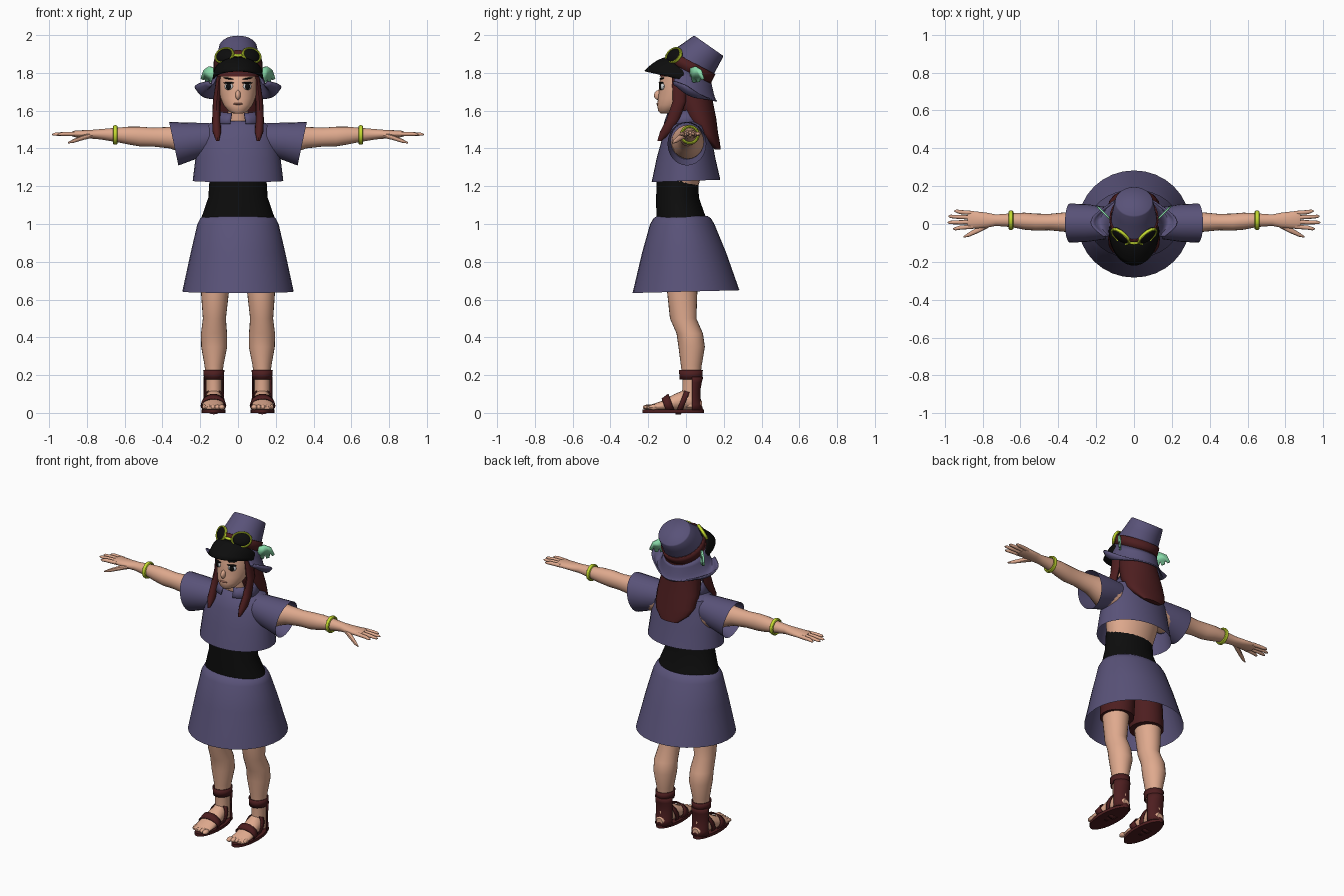
import bpy, bmesh
from math import sin, cos, pi, radians
from mathutils import Vector, Matrix, Euler

def mat(name, *rgb):
    m = bpy.data.materials.new(name)
    m.diffuse_color = (*rgb, 1)
    return m

CLOTH = mat("purple_cloth", .10, .085, .19)
SKIN = mat("skin", .74, .40, .27)
RED = mat("dark_red", .075, .013, .014)
BLACK = mat("black", .004, .004, .004)
LIME = mat("lime", .55, .70, .03)
MINT = mat("mint", .25, .70, .40)
WHITE = mat("white", .8, .8, .8)
LIP = mat("lip", .45, .19, .13)

def finish(name, bm, m, mirror=False, thick=0, angle=40):
    bmesh.ops.recalc_face_normals(bm, faces=bm.faces)
    me = bpy.data.meshes.new(name)
    bm.to_mesh(me)
    bm.free()
    me.materials.append(m)
    ob = bpy.data.objects.new(name, me)
    bpy.context.collection.objects.link(ob)
    bpy.ops.object.select_all(action='DESELECT')
    ob.select_set(True)
    bpy.context.view_layer.objects.active = ob
    bpy.ops.object.shade_smooth_by_angle(angle=radians(angle))
    if thick:
        s = ob.modifiers.new("thickness", 'SOLIDIFY')
        s.thickness, s.offset = thick, 0
    if mirror:
        ob.modifiers.new("mirror", 'MIRROR')
    return ob

def grid(name, f, nu, nv, m, wrap_u=False, wrap_v=False, caps=False, **kw):
    """Surface from f(u, v); u and v run 0..1, optionally closed."""
    bm = bmesh.new()
    cu, cv = nu + (not wrap_u), nv + (not wrap_v)
    rows = [[bm.verts.new(f(i / nu, j / nv)) for i in range(cu)] for j in range(cv)]
    for j in range(nv):
        for i in range(nu):
            a, b = rows[j], rows[(j + 1) % cv]
            k = (i + 1) % cu
            bm.faces.new((a[i], a[k], b[k], b[i]))
    if caps:
        bm.faces.new(rows[0])
        bm.faces.new(rows[-1])
    return finish(name, bm, m, **kw)

AX = {'z': ((1, 0, 0), (0, 1, 0), 'X'), 'x': ((0, 1, 0), (0, 0, 1), 'Y'), 'y': ((1, 0, 0), (0, 0, 1), 'X')}

def loft(name, rings, m, axis='z', n=24, caps=True, **kw):
    """Elliptical rings: (x, y, z, radius_a, radius_b[, tilt in degrees])."""
    a, b, t = AX[axis]
    def f(u, v):
        x, y, z, ra, rb, *tilt = rings[round(v * (len(rings) - 1))]
        off = Vector(a) * ra * cos(2 * pi * u) + Vector(b) * rb * sin(2 * pi * u)
        return Vector((x, y, z)) + Matrix.Rotation(radians(tilt[0] if tilt else 0), 3, t) @ off
    return grid(name, f, n, len(rings) - 1, m, wrap_u=True, caps=caps, **kw)

def ball(name, loc, size, m, rot=(0, 0, 0), mirror=False):
    bm = bmesh.new()
    bmesh.ops.create_uvsphere(bm, u_segments=16, v_segments=10, radius=1,
                              matrix=Matrix.LocRotScale(Vector(loc), Euler(rot), Vector(size)))
    return finish(name, bm, m, mirror=mirror)

# Dress, waist and body
loft("tunic", [(0, 0, 1.228, .24, .182, 2), (0, 0, 1.35, .225, .155), (0, .005, 1.45, .21, .132),
               (0, .01, 1.52, .18, .11), (0, .01, 1.545, .12, .08)], CLOTH, n=32, caps=False)
loft("sleeve", [(.15, .005, 1.45, .085, .085), (.25, .005, 1.437, .1, .1, 5), (.34, .005, 1.425, .103, .118, 12)],
     CLOTH, 'x', caps=False, mirror=True)
loft("chest", [(0, -.04, 1.2, .145, .105), (0, -.02, 1.32, .17, .12), (0, 0, 1.45, .17, .11),
               (0, 0, 1.53, .09, .07)], SKIN)
loft("waist_sash", [(0, -.045, 1.25, .15, .11), (0, -.045, 1.14, .157, .113), (0, -.025, 1.03, .195, .132)],
     BLACK, n=32)
loft("skirt", [(0, -.02, 1.042, .18, .135), (0, -.02, 1.03, .2, .152), (0, -.02, 1.0, .215, .17),
               (0, -.01, .85, .25, .222), (0, 0, .642, .295, .283, 1.5)], CLOTH, n=32, caps=False)
loft("shorts_leg", [(.09, -.03, 1.0, .09, .1), (.1, -.025, .85, .1, .11), (.112, -.02, .66, .1, .1)], RED, mirror=True)
def collar(u, v):
    a = radians(-72 + 324 * u)
    return ((.135 - .03 * v) * cos(a), -.005 + (.115 - .02 * v) * sin(a), 1.53 + v * (.07 + .015 * sin(a)))
grid("collar", collar, 24, 2, CLOTH, thick=.008)

# Arms, hands and bracelets
loft("arm", [(.15, .005, 1.43, .085, .09), (.24, .01, 1.435, .085, .09), (.3, .01, 1.448, .065, .07),
             (.36, .01, 1.457, .052, .057), (.45, .01, 1.46, .043, .05), (.52, .01, 1.463, .045, .052),
             (.58, .015, 1.468, .045, .047), (.65, .02, 1.472, .036, .037), (.73, .02, 1.475, .03, .027),
             (.78, .02, 1.475, .04, .023), (.86, .022, 1.477, .047, .018), (.88, .022, 1.477, .04, .012)],
     SKIN, 'x', n=20, mirror=True)
for i, (y0, y1, x1) in enumerate([(.058, .068, .95), (.034, .04, .98), (.01, .008, .985), (-.014, -.025, .955)]):
    loft(f"finger_{i + 1}", [(.85, y0, 1.477, .011, .012), (.92, (y0 + y1) / 2, 1.477, .011, .011),
                             (x1 - .012, y1, 1.475, .009, .008), (x1, y1, 1.474, .003, .003)], SKIN, 'x', n=10, mirror=True)
loft("thumb", [(.77, 0, 1.47, .02, .014), (.82, -.03, 1.458, .016, .014), (.87, -.055, 1.44, .012, .011),
               (.9, -.068, 1.43, .004, .004)], SKIN, 'x', n=10, mirror=True)
grid("bracelet", lambda u, v: (.65 + .013 * cos(2 * pi * v), .02 + (.044 + .008 * sin(2 * pi * v)) * cos(2 * pi * u),
                               1.472 + (.044 + .008 * sin(2 * pi * v)) * sin(2 * pi * u)),
     24, 8, LIME, True, True, mirror=True)

# Legs, feet and sandals
loft("leg", [(.11, -.02, .9, .085, .09), (.122, -.02, .64, .074, .08), (.125, -.015, .5, .061, .07),
             (.127, .02, .42, .069, .07), (.126, .03, .35, .069, .07), (.127, .028, .25, .05, .055),
             (.128, .028, .18, .042, .047), (.128, .028, .11, .042, .048), (.128, .03, .03, .04, .05)],
     SKIN, mirror=True)
loft("foot", [(.128, .085, .04, .02, .02), (.128, .06, .05, .042, .04), (.128, 0, .07, .045, .055),
              (.13, -.06, .055, .052, .045), (.132, -.13, .036, .058, .026), (.132, -.19, .028, .057, .014),
              (.132, -.205, .026, .045, .006)], SKIN, 'y', n=20, mirror=True)
for i in range(5):
    ball(f"toe_{i + 1}", (.086 + .023 * i, -.203 + .008 * i, .03), (.017 - .0015 * i, .026, .014), SKIN, mirror=True)
loft("sandal_sole", [(.13, -.068, z, .063, .162) for z in (0, .018)], RED, n=28, mirror=True)
loft("ankle_strap", [(.128, .026, .178, .049, .057), (.128, .026, .226, .053, .06)], RED, caps=False, mirror=True, thick=.006)
grid("heel_guard", lambda u, v: (.128 + .052 * cos(pi * u), .032 + .056 * sin(pi * u) - .015 * sin(pi * v) * sin(pi * u),
                                 .015 + .175 * v), 14, 6, RED, mirror=True, thick=.006)
loft("toe_strap", [(.13, -.115, .038, .065, .038, 20), (.13, -.075, .05, .06, .052, 20)], RED, 'y',
     caps=False, mirror=True, thick=.006)
loft("instep_strap", [(.128, -.03, .06, .054, .07, -22), (.128, .0, .062, .053, .072, -22)], RED, 'y',
     caps=False, mirror=True, thick=.006)

# Head and face
loft("neck", [(0, 0, 1.5, .06, .055), (0, -.025, 1.64, .05, .05)], SKIN)
loft("head", [(0, -.11, 1.585, .025, .025), (0, -.097, 1.597, .05, .05), (0, -.068, 1.63, .077, .085),
              (0, -.045, 1.665, .092, .103), (0, -.03, 1.7, .1, .115), (0, -.025, 1.75, .104, .117),
              (0, -.01, 1.84, .1, .105)], SKIN, n=28)
ball("nose", (0, -.147, 1.683), (.014, .022, .026), SKIN, rot=(-.25, 0, 0))
ball("mouth", (0, -.148, 1.636), (.025, .009, .006), LIP)
ball("eye_white", (.048, -.127, 1.728), (.025, .013, .019), WHITE, rot=(0, 0, .35), mirror=True)
ball("iris", (.05, -.134, 1.728), (.015, .009, .018), BLACK, rot=(0, 0, .35), mirror=True)
ball("eyelash", (.049, -.132, 1.747), (.029, .009, .005), BLACK, rot=(0, 0, .35), mirror=True)
ball("eyebrow", (.05, -.128, 1.77), (.028, .01, .004), BLACK, rot=(0, -.15, .35), mirror=True)

# Hair
loft("hair_fringe", [(0, -.018, 1.782, .11, .122), (0, 0, 1.86, .1, .1)], RED, n=28)
loft("back_hair", [(0, .03, 1.8, .112, .1), (0, .04, 1.66, .122, .1), (0, .07, 1.56, .137, .09),
                   (0, .105, 1.48, .135, .065), (0, .135, 1.44, .115, .043), (0, .168, 1.395, .06, .016)], RED)
loft("side_lock", [(.1, -.035, 1.78, .014, .04), (.113, -.035, 1.65, .02, .035), (.115, -.07, 1.55, .022, .035),
                   (.112, -.105, 1.49, .023, .032), (.108, -.14, 1.44, .008, .012)], RED, n=12, mirror=True)

# Hat: crown, band, brim with curled side flaps, visor
loft("hat_crown", [(0, .03, 1.85, .12, .13, -28), (0, .08, 1.9, .109, .11, -32), (0, .116, 1.938, .1, .097, -35),
                   (0, .12, 1.944, .095, .092, -35)], CLOTH, n=28, angle=60)
loft("hat_band", [(0, .012, 1.805, .125, .13, -28), (0, .034, 1.857, .125, .133, -28)], RED, n=28, caps=False, thick=.008)
def brim(u, v):
    a = radians(-35 + 250 * u)
    k = abs(cos(a)) ** 3
    out = .03 * v + .075 * k * v ** 1.3
    z = 1.805 - .065 * sin(a) - .09 * sin(v * pi * (.5 + .17 * k)) - .035 * k * sin(v * pi)
    return ((.122 + out) * cos(a), .01 + (.122 + .03 * v) * sin(a) * (1 - .25 * k * v), z)
grid("hat_brim", brim, 36, 8, CLOTH, thick=.008)
def visor(u, v):
    a = radians(-95 + 190 * u)
    lo = Vector((.13 * sin(a), -.03 - .187 * cos(a), 1.765 + .045 * cos(a)))
    hi = Vector((.122 * sin(a), -.005 - .095 * cos(a), 1.80 + .082 * cos(a)))
    p = hi.lerp(lo, v)
    p.z += .012 * sin(pi * v)
    return p
grid("visor", visor, 24, 5, BLACK, thick=.008)

# Goggles
G = Matrix.LocRotScale(Vector((.067, -.06, 1.888)), Euler((radians(-28), 0, radians(38))), None)
ball("goggle_lens", G.translation, (.057, .026, .043), BLACK, rot=G.to_euler(), mirror=True)
grid("goggle_rim", lambda u, v: G @ Vector(((.056 + .006 * cos(2 * pi * v)) * cos(2 * pi * u), -.008 + .01 * sin(2 * pi * v),
                                            (.043 + .006 * cos(2 * pi * v)) * sin(2 * pi * u))),
     28, 8, LIME, True, True, mirror=True)
ball("goggle_bridge", (0, -.1, 1.893), (.026, .01, .008), LIME)

# Small wings on the hat sides
wing = [(0, 1.79), (.015, 1.825), (.05, 1.835), (.09, 1.815), (.11, 1.77), (.095, 1.762), (.083, 1.778), (.078, 1.752),
        (.06, 1.75), (.054, 1.772), (.045, 1.748), (.028, 1.752), (.024, 1.775)]
bm = bmesh.new()
bm.faces.new([bm.verts.new((.115 + s * .72, .015 + s * .72, z)) for s, z in wing])
finish("hat_wing", bm, MINT, mirror=True, thick=.01)
